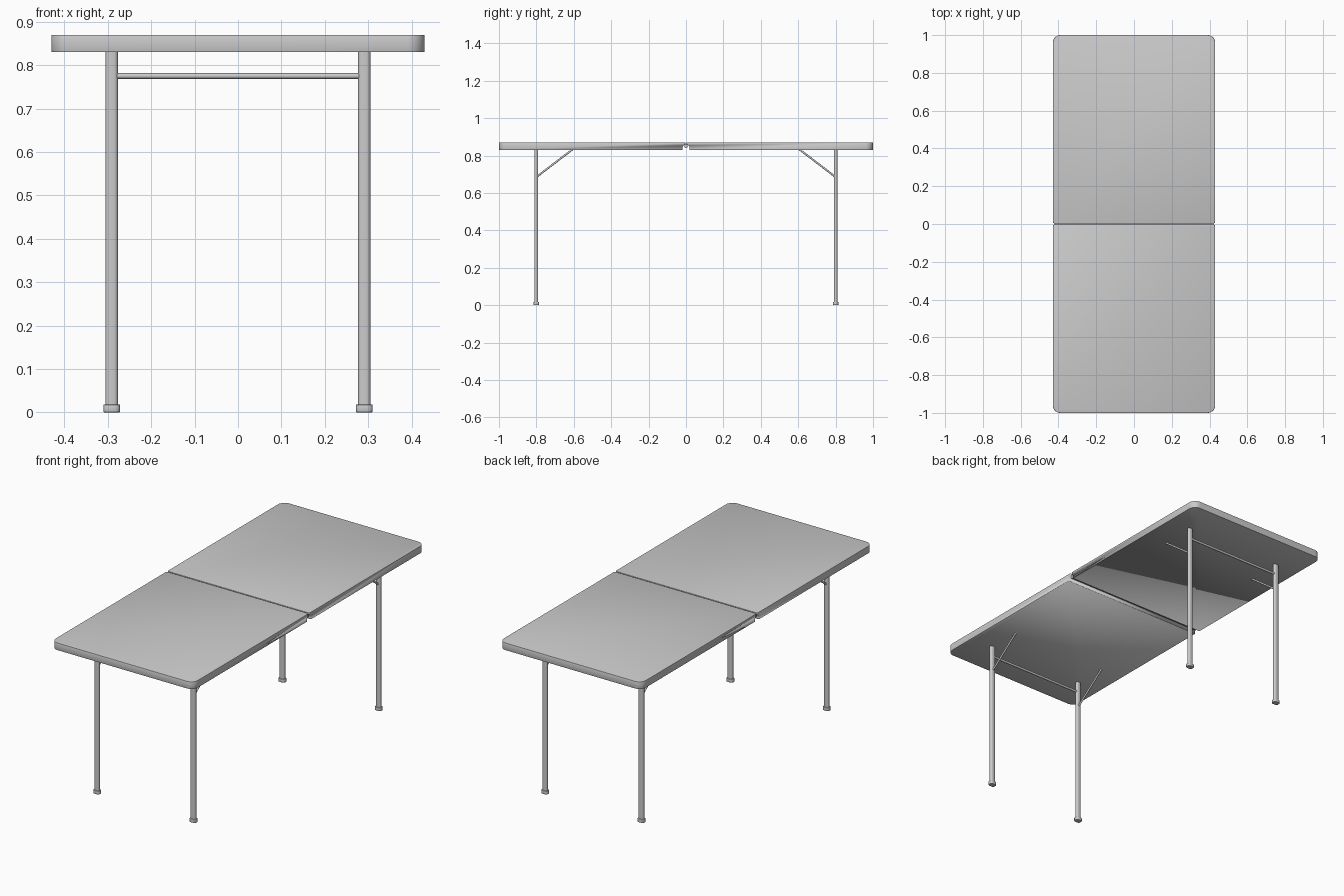
import bpy, bmesh, math
from mathutils import Vector

if "Cube" in bpy.data.objects:
    bpy.data.objects.remove(bpy.data.objects["Cube"])


def finish(bm, name):
    bmesh.ops.recalc_face_normals(bm, faces=bm.faces)
    me = bpy.data.meshes.new(name)
    bm.to_mesh(me)
    bm.free()
    ob = bpy.data.objects.new(name, me)
    bpy.context.collection.objects.link(ob)
    bpy.ops.object.select_all(action='DESELECT')
    ob.select_set(True)
    bpy.context.view_layer.objects.active = ob
    bpy.ops.object.shade_smooth_by_angle(angle=math.radians(35))
    return ob


def prism(name, outline, z0, z1, bevel=0.0):
    """Extrude a plan outline between two heights, softening the rims."""
    bm = bmesh.new()
    face = bm.faces.new([bm.verts.new((x, y, z0)) for x, y in outline])
    new = bmesh.ops.extrude_face_region(bm, geom=[face])['geom']
    for v in new:
        if isinstance(v, bmesh.types.BMVert):
            v.co.z = z1
    if bevel:
        rims = [e for e in bm.edges if abs(e.verts[0].co.z - e.verts[1].co.z) < 1e-6]
        bmesh.ops.bevel(bm, geom=rims, offset=bevel, segments=2, profile=0.5, affect='EDGES')
    return finish(bm, name)


def rounded(x0, x1, y0, y1, r_low, r_high, n=8):
    """Rectangle outline with separate corner radii at low and high y."""
    pts = []
    for cx, cy, r, a0 in ((x1 - r_high, y1 - r_high, r_high, 0),
                          (x0 + r_high, y1 - r_high, r_high, 90),
                          (x0 + r_low, y0 + r_low, r_low, 180),
                          (x1 - r_low, y0 + r_low, r_low, 270)):
        for i in range(n + 1):
            a = math.radians(a0 + 90 * i / n)
            pts.append((cx + r * math.cos(a), cy + r * math.sin(a)))
    return pts


def rod(name, a, b, r, sides=12):
    a, b = Vector(a), Vector(b)
    bm = bmesh.new()
    bmesh.ops.create_cone(bm, cap_ends=True, segments=sides, radius1=r, radius2=r, depth=(b - a).length)
    q = (b - a).to_track_quat('Z', 'Y')
    for v in bm.verts:
        v.co = q @ v.co + (a + b) / 2
    return finish(bm, name)


# Two folding top halves, each with half of the arched hinge channel
channel = rod("channel_cutter", (-0.5, 0, 0.839), (0.5, 0, 0.839), 0.02, 24)
channel.hide_render = True
for s, side in ((-1, "front"), (1, "back")):
    plan = rounded(-0.43, 0.43, 0.003, 1.0, 0.01, 0.04)
    top = prism(side + "_top_half", [(x, s * y) for x, y in plan], 0.83, 0.87, 0.002)
    mod = top.modifiers.new("hinge_channel", 'BOOLEAN')
    mod.operation = 'DIFFERENCE'
    mod.solver = 'EXACT'
    mod.object = channel
    bpy.ops.object.modifier_apply(modifier=mod.name)
bpy.data.objects.remove(channel)

# Hinge rod joining the halves
rod("hinge_rod", (-0.42, 0, 0.85), (0.42, 0, 0.85), 0.0095, 16)

# Legs, feet, braces and crossbars
for sy, end in ((-1, "front"), (1, "back")):
    y = 0.8 * sy
    for sx, side in ((-1, "left"), (1, "right")):
        x = 0.291 * sx
        tag = end + "_" + side
        prism(tag + "_leg", rounded(x - 0.0145, x + 0.0145, y - 0.01, y + 0.01, 0.0095, 0.0095, 4), 0.01, 0.832)
        prism(tag + "_foot", rounded(x - 0.0195, x + 0.0195, y - 0.015, y + 0.015, 0.012, 0.012, 4), 0.0, 0.018, 0.002)
        rod(tag + "_brace", (x, y, 0.685), (x, 0.605 * sy, 0.834), 0.005)
    rod(end + "_crossbar", (-0.28, y, 0.775), (0.28, y, 0.775), 0.0065)
